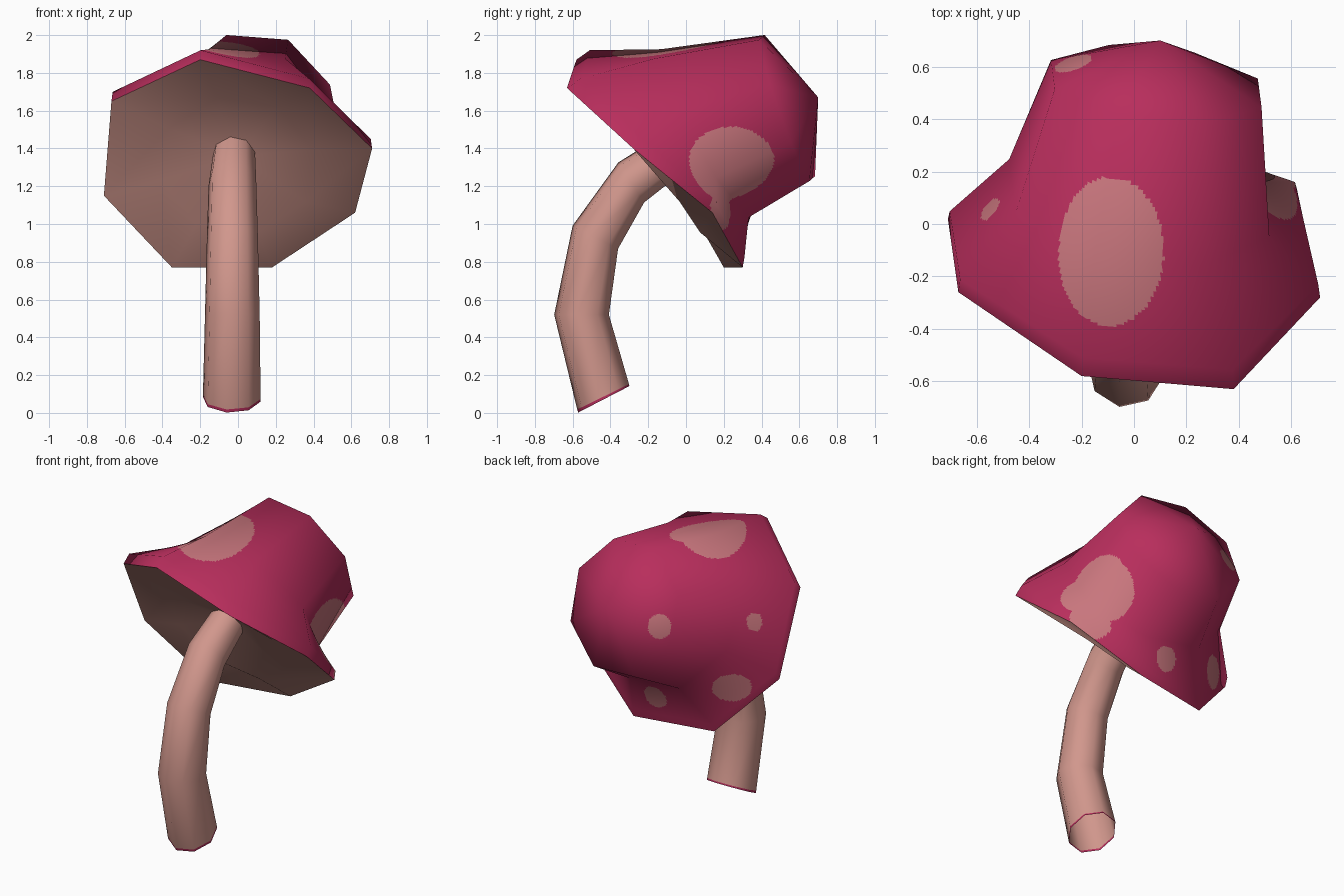
import bpy, bmesh, math
from mathutils import Vector

if "Cube" in bpy.data.objects:
    bpy.data.objects.remove(bpy.data.objects["Cube"])

SIDES = 8


def material(name, rgb):
    m = bpy.data.materials.new(name)
    m.diffuse_color = (*rgb, 1)
    m.use_nodes = True
    m.node_tree.nodes["Principled BSDF"].inputs["Base Color"].default_value = m.diffuse_color
    return m


red = material("cap red", (0.48, 0.027, 0.108))
spot_pink = material("spot pink", (0.58, 0.18, 0.205))
flesh = material("pale flesh", (0.64, 0.31, 0.265))


def ring(centre, normal, radius, phase):
    """Octagon of points around a tilted axis."""
    n = Vector(normal).normalized()
    ex = Vector((1, 0, 0))
    ex = (ex - n * ex.dot(n)).normalized()
    u = ex.cross(n)
    return [Vector(centre) + radius * (math.cos(a) * ex + math.sin(a) * u)
            for a in (math.radians(phase + 360 * k / SIDES) for k in range(SIDES))]


def loft(rings, tip=None):
    """Join a stack of rings, optionally closed by a tip point."""
    bm = bmesh.new()
    loops = [[bm.verts.new(p) for p in r] for r in rings]
    for a, b in zip(loops, loops[1:]):
        for k in range(SIDES):
            j = (k + 1) % SIDES
            bm.faces.new((a[j], a[k], b[k], b[j]))
    if tip is not None:
        t = bm.verts.new(tip)
        for k in range(SIDES):
            bm.faces.new((loops[-1][(k + 1) % SIDES], loops[-1][k], t))
    bm.normal_update()
    return bm


def finish(name, bm, mats):
    me = bpy.data.meshes.new(name)
    for f in bm.faces:
        f.smooth = True
    bm.to_mesh(me)
    bm.free()
    ob = bpy.data.objects.new(name, me)
    bpy.context.collection.objects.link(ob)
    for m in mats:
        me.materials.append(m)
    return ob


# Slightly warped octagonal rim, and the lip above it
rim = [Vector(p) for p in (
    (0.71, -0.28, 1.40), (0.38, -0.63, 1.72), (-0.20, -0.58, 1.87), (-0.67, -0.26, 1.65),
    (-0.71, 0.02, 1.15), (-0.35, 0.20, 0.77), (0.18, 0.30, 0.77), (0.62, 0.14, 1.06))]
lip = [Vector((p.x * 0.99, p.y + 0.03 - 0.07 * p.y, p.z + 0.05)) for p in rim]
rim_centre = sum(rim, Vector()) / SIDES
axis = Vector((0.054, 0.773, 0.632))

# Cap: tilted octagonal bell, bending backwards towards its tip
bm = loft([rim, lip,
           ring((0.02, 0.10, 1.48), (0.14, 0.86, 0.5), 0.53, 19),
           ring((0.085, 0.535, 1.614), (0.11, 0.94, 0.33), 0.43, 20)],
          tip=(0.10, 0.70, 1.67))

# Keep the low-poly shading while cutting fine faces for the spots
layer = bm.verts.layers.float_vector.new("coarse_normal")
for v in bm.verts:
    v[layer] = v.normal
bmesh.ops.subdivide_edges(bm, edges=bm.edges[:], cuts=35, use_grid_fill=True)
normals = [v[layer].normalized() for v in bm.verts]

# Cap spots: (centre, half sizes), each centre snapped to the surface
spots = [((-0.09, -0.10, 1.92), (0.205, 0.285, 0.3)),
         ((0.52, 0.24, 1.30), (0.25, 0.24, 0.21)),
         ((0.52, 0.25, 1.09), (0.15, 0.09, 0.12)),
         ((-0.24, 0.63, 1.61), (0.075, 0.075, 0.075)),
         ((-0.56, 0.06, 1.51), (0.05, 0.05, 0.06)),
         ((0.0, 0.35, 0.94), (0.08, 0.08, 0.08)),
         ((-0.48, 0.20, 1.09), (0.13, 0.11, 0.10))]
for centre, size in spots:
    c = Vector(centre)
    c = min((v.co for v in bm.verts), key=lambda p: (p - c).length).copy()
    for f in bm.faces:
        d = f.calc_center_median() - c
        if sum((d[i] / size[i]) ** 2 for i in range(3)) < 1:
            f.material_index = 1
cap = finish("cap", bm, [red, spot_pink])
cap.data.normals_split_custom_set_from_vertices(normals)

# Underside: hollow around the stem, bulging slightly at its low end
bm = loft([rim, ring(rim_centre + axis * 0.02, (0.054, 0.88, 0.50), 0.42, 14.5)],
          tip=rim_centre + axis * 0.10)
bmesh.ops.reverse_faces(bm, faces=bm.faces[:])
finish("cap_underside", bm, [flesh])

# Stem: bent, open-ended octagonal tube with a thin red edge at the bottom
path = [((-0.033, -0.435, 0.072), (0, -0.46, 0.89), 0.155),
        ((-0.033, -0.439, 0.085), (0, -0.44, 0.90), 0.155),
        ((-0.03, -0.553, 0.52), (0, 0, 1), 0.147),
        ((-0.03, -0.48, 0.93), (0, 0.45, 0.89), 0.137),
        ((-0.03, -0.29, 1.22), (0, 0.84, 0.54), 0.128),
        ((-0.02, -0.02, 1.41), (0, 0.8, 0.6), 0.11)]
bm = loft([ring(*r, 10) for r in path])
bm.faces.ensure_lookup_table()
for f in bm.faces[:SIDES]:
    f.material_index = 1
finish("stem", bm, [flesh, red])
